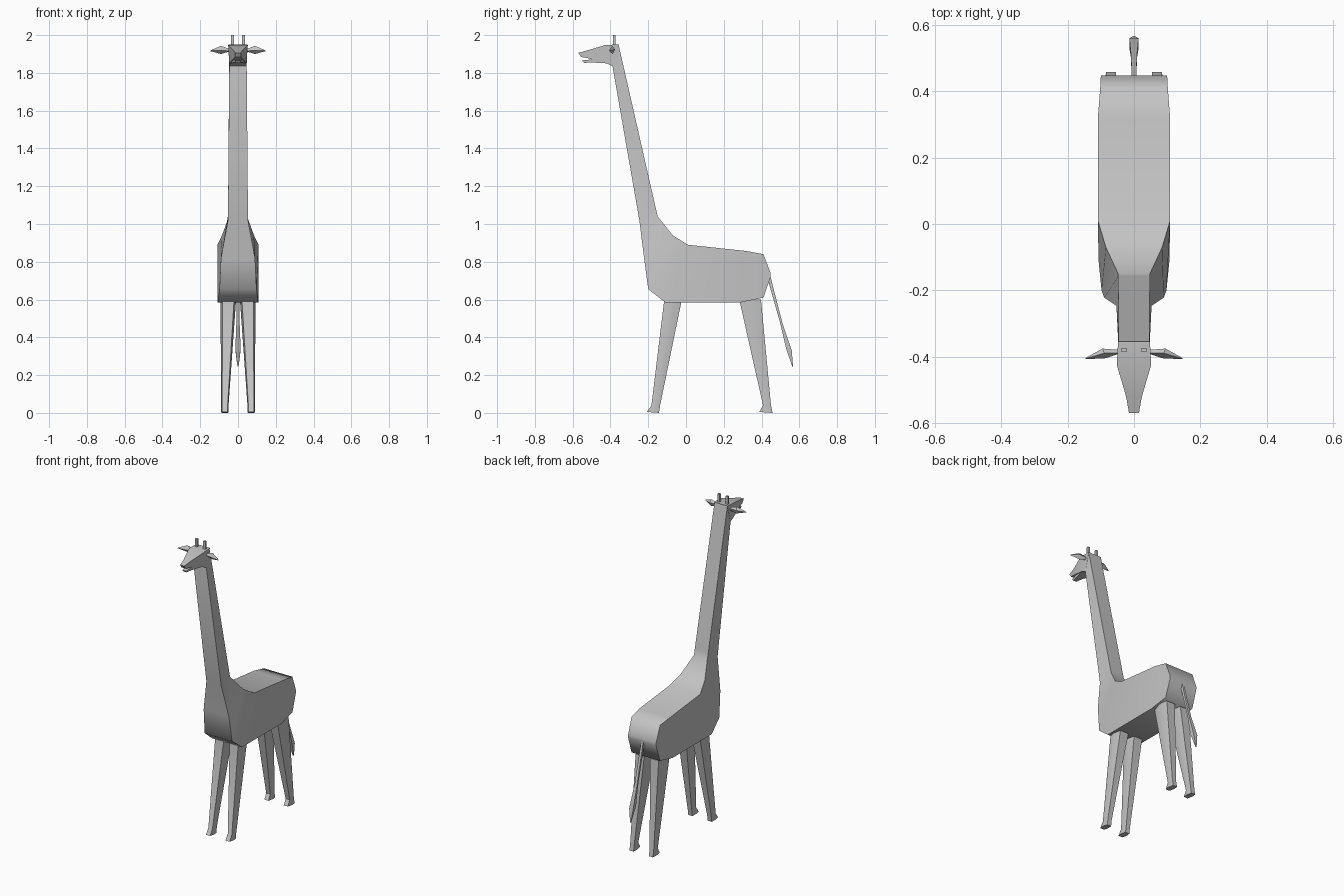
import bpy, bmesh, math

hide = bpy.data.materials.new("plain_grey")
hide.diffuse_color = (0.55, 0.55, 0.55, 1)


def loft(name, rings, angle=30):
    """Skin a list of equal-sized rings of points and cap both ends."""
    bm = bmesh.new()
    rows = [[bm.verts.new(p) for p in r] for r in rings]
    n = len(rows[0])
    for a, b in zip(rows, rows[1:]):
        for i in range(n):
            j = (i + 1) % n
            bm.faces.new((a[i], a[j], b[j], b[i]))
    bm.faces.new(rows[0])
    bm.faces.new(rows[-1])
    bmesh.ops.recalc_face_normals(bm, faces=bm.faces)
    me = bpy.data.meshes.new(name)
    bm.to_mesh(me)
    bm.free()
    me.materials.append(hide)
    ob = bpy.data.objects.new(name, me)
    bpy.context.collection.objects.link(ob)
    bpy.context.view_layer.objects.active = ob
    ob.select_set(True)
    bpy.ops.object.shade_smooth_by_angle(angle=math.radians(angle))
    ob.select_set(False)
    return ob


def slab(top, wt, bottom, wb):
    """Four-cornered ring from a top and a bottom (y, z) with half widths."""
    return [(-wt, *top), (wt, *top), (wb, *bottom), (-wb, *bottom)]


def flip(rings, s):
    return [[(s * x, y, z) for x, y, z in r] for r in rings]


# Body and neck, from rump to head
loft("body_and_neck", [
    slab((0.448, 0.74), 0.100, (0.448, 0.72), 0.100),
    slab((0.41, 0.84), 0.102, (0.41, 0.61), 0.102),
    slab((0.32, 0.857), 0.109, (0.29, 0.585), 0.108),
    slab((0.01, 0.89), 0.109, (-0.11, 0.585), 0.107),
    slab((-0.07, 0.94), 0.085, (-0.20, 0.655), 0.098),
    slab((-0.15, 1.04), 0.048, (-0.222, 0.82), 0.090),
    slab((-0.158, 1.075), 0.048, (-0.247, 1.02), 0.053),
    slab((-0.357, 1.95), 0.046, (-0.39, 1.84), 0.046),
], 66)

# Head with upper muzzle, and a separate lower jaw
loft("head", [
    slab((-0.355, 1.95), 0.048, (-0.388, 1.835), 0.046),
    slab((-0.425, 1.948), 0.052, (-0.42, 1.85), 0.045),
    slab((-0.52, 1.92), 0.024, (-0.52, 1.878), 0.022),
    slab((-0.57, 1.906), 0.015, (-0.555, 1.884), 0.015),
])
loft("lower_jaw", [
    slab((-0.41, 1.875), 0.042, (-0.41, 1.85), 0.042),
    slab((-0.50, 1.872), 0.022, (-0.50, 1.855), 0.020),
    slab((-0.55, 1.865), 0.012, (-0.54, 1.853), 0.012),
])


def leg_ring(front, back, x0, x1):
    """Six-sided leg section between two (y, z) edges, x0 inner, x1 outer."""
    mid = [(a + b) / 2 for a, b in zip(front, back)]
    d = (x1 - x0) * 0.13
    return [(x0 + d, *front), (x1 - d, *front), (x1, *mid),
            (x1 - d, *back), (x0 + d, *back), (x0, *mid)]


front_leg = [leg_ring((-0.115, 0.60), (-0.022, 0.60), 0.010, 0.093),
             leg_ring((-0.183, 0.04), (-0.137, 0.04), 0.050, 0.089),
             leg_ring((-0.207, 0.005), (-0.143, 0.0), 0.050, 0.089)]
back_leg = [leg_ring((0.282, 0.60), (0.397, 0.60), 0.010, 0.093),
            leg_ring((0.408, 0.04), (0.450, 0.04), 0.050, 0.089),
            leg_ring((0.388, 0.005), (0.458, 0.0), 0.050, 0.089)]

# Ear sections: base, widest part, tip
ear = [[(0.040, -0.380, 1.925), (0.040, -0.390, 1.925),
        (0.040, -0.390, 1.915), (0.040, -0.380, 1.915)],
       [(0.095, -0.376, 1.925), (0.090, -0.390, 1.943),
        (0.085, -0.405, 1.920), (0.090, -0.388, 1.900)],
       [(0.146, -0.404, 1.917), (0.146, -0.406, 1.919),
        (0.146, -0.408, 1.917), (0.146, -0.406, 1.915)]]

# Horn as a short square peg
horn = [[(0.022, -0.387, z), (0.037, -0.387, z),
         (0.037, -0.374, z), (0.022, -0.374, z)] for z in (1.93, 2.0)]

for side, s in (("left", 1), ("right", -1)):
    for part, rings in (("front_leg", front_leg), ("back_leg", back_leg),
                        ("ear", ear), ("horn", horn)):
        loft(f"{part}_{side}", flip(rings, s))

# Tail with a pointed tuft
loft("tail", [
    slab((0.445, 0.73), 0.007, (0.435, 0.70), 0.007),
    slab((0.512, 0.47), 0.009, (0.500, 0.47), 0.009),
    slab((0.560, 0.33), 0.014, (0.530, 0.34), 0.014),
    slab((0.567, 0.245), 0.003, (0.563, 0.245), 0.003),
])
